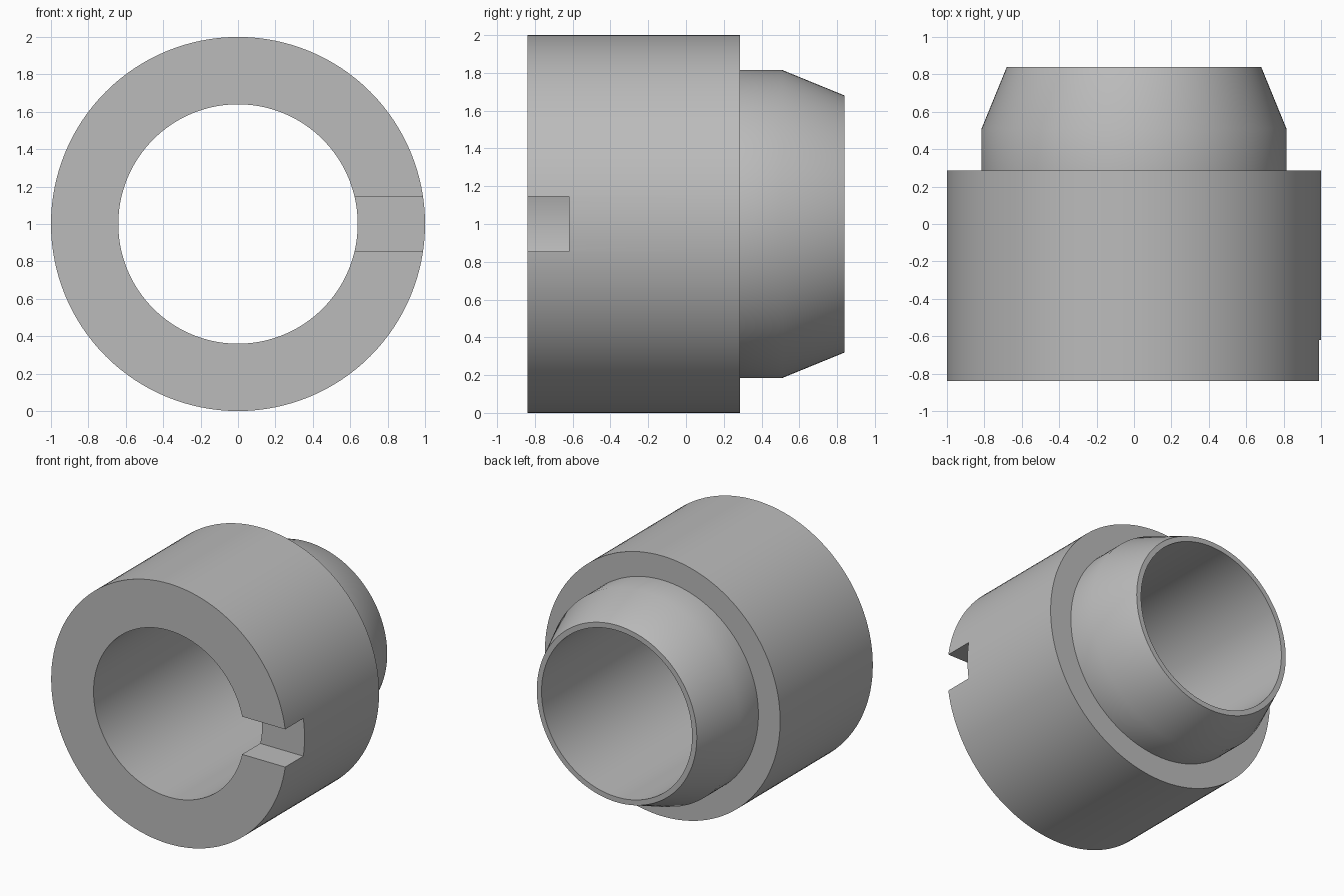
import bpy, bmesh, math
from mathutils import Vector

default = bpy.data.objects.get("Cube")
if default:
    bpy.data.objects.remove(default, do_unlink=True)

SEGMENTS = 128
AXIS_Z = 1.0
BORE = 0.64
FRONT, SHOULDER, TAPER, BACK = -0.84, 0.285, 0.51, 0.84

grey = bpy.data.materials.new("plain_grey")
grey.use_nodes = True
colour = (0.5, 0.5, 0.5, 1)
grey.diffuse_color = colour
grey.node_tree.nodes["Principled BSDF"].inputs["Base Color"].default_value = colour

# Bushing: closed radius / depth profile turned around the y axis
profile = [(BORE, FRONT), (1.0, FRONT), (1.0, SHOULDER), (0.815, SHOULDER),
           (0.815, TAPER), (0.68, BACK), (BORE, BACK)]
bm = bmesh.new()
verts = [bm.verts.new((r, y, AXIS_Z)) for r, y in profile]
edges = [bm.edges.new((v, verts[(i + 1) % len(verts)])) for i, v in enumerate(verts)]
bmesh.ops.spin(bm, geom=verts + edges, cent=(0, 0, AXIS_Z), axis=(0, 1, 0),
               angle=math.tau, steps=SEGMENTS)
bmesh.ops.remove_doubles(bm, verts=bm.verts, dist=0.0001)
bmesh.ops.recalc_face_normals(bm, faces=bm.faces)
mesh = bpy.data.meshes.new("bushing")
bm.to_mesh(mesh)
bm.free()
mesh.materials.append(grey)
bushing = bpy.data.objects.new("bushing", mesh)
bpy.context.collection.objects.link(bushing)

# Key slot cut through the wall at the front, on the left side
bpy.ops.mesh.primitive_cube_add(size=1, location=(0.8, -0.82, AXIS_Z))
cutter = bpy.context.object
cutter.name = "slot_cutter"
cutter.scale = (0.8, 0.4, 0.29)
cutter.hide_render = True
cutter.data.materials.append(grey)
bpy.context.view_layer.update()

bpy.ops.object.select_all(action='DESELECT')
bushing.select_set(True)
bpy.context.view_layer.objects.active = bushing
cut = bushing.modifiers.new("key_slot", 'BOOLEAN')
cut.operation = 'DIFFERENCE'
cut.solver = 'EXACT'
cut.object = cutter
bpy.ops.object.modifier_apply(modifier=cut.name)
bpy.data.objects.remove(cutter, do_unlink=True)

bpy.ops.object.shade_smooth_by_angle(angle=math.radians(30))
